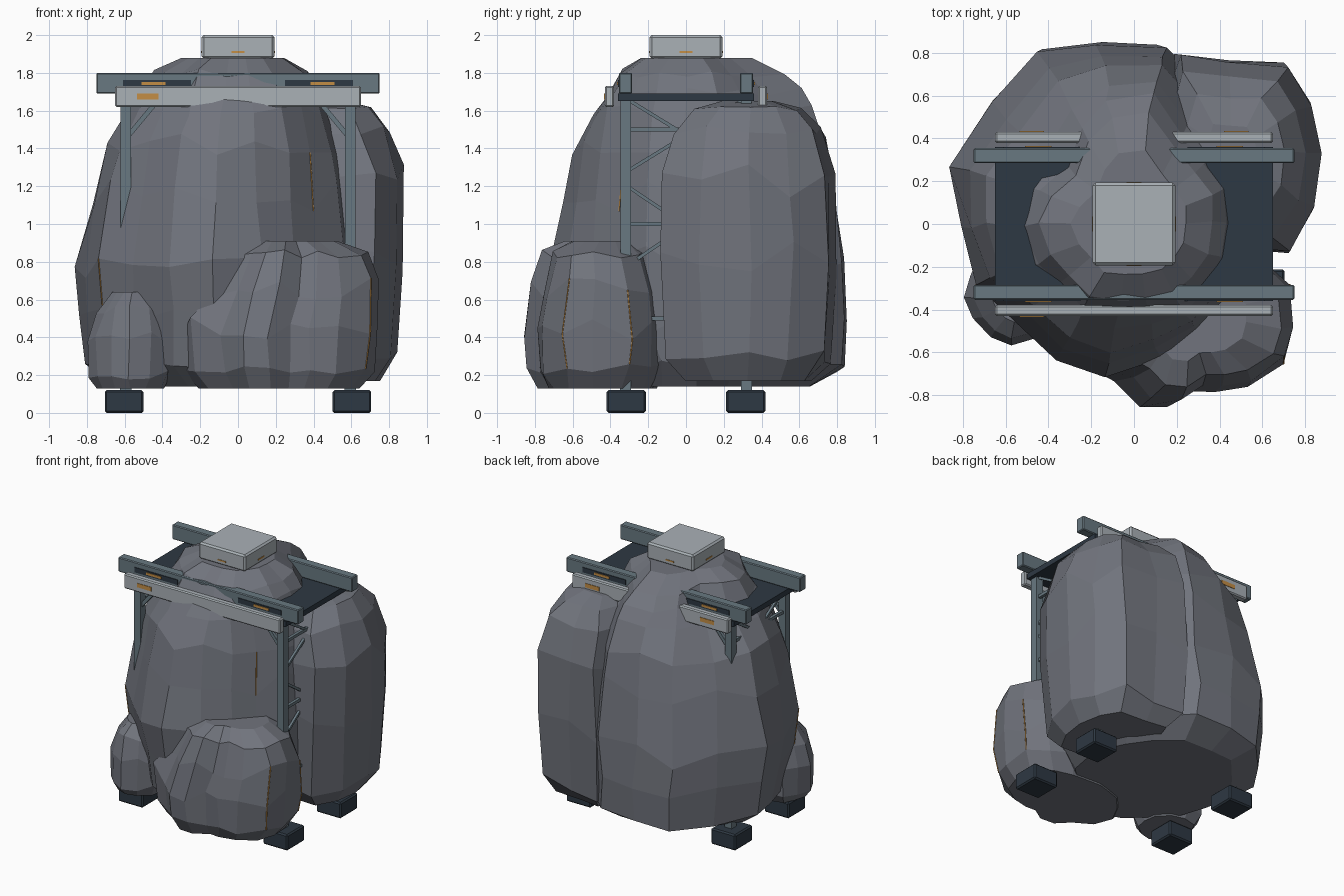
import bpy, bmesh, math, random
from mathutils import Vector

if "Cube" in bpy.data.objects:
    bpy.data.objects.remove(bpy.data.objects["Cube"])

random.seed(5)


def material(name, rgb):
    m = bpy.data.materials.new(name)
    m.diffuse_color = (*rgb, 1)
    m.use_nodes = True
    m.node_tree.nodes["Principled BSDF"].inputs["Base Color"].default_value = m.diffuse_color
    return m


ROCK = material("rock", (0.165, 0.175, 0.205))
STEEL = material("steel", (0.14, 0.19, 0.22))
PALE = material("pale_metal", (0.40, 0.44, 0.47))
DARK = material("dark_metal", (0.027, 0.04, 0.056))
ORANGE = material("orange", (0.55, 0.27, 0.06))


def finish(name, bm, mat):
    bmesh.ops.recalc_face_normals(bm, faces=bm.faces)
    me = bpy.data.meshes.new(name)
    bm.to_mesh(me)
    bm.free()
    me.materials.append(mat)
    ob = bpy.data.objects.new(name, me)
    bpy.context.collection.objects.link(ob)
    return ob


def box(name, x, y, z, mat, bevel=0.0):
    """Box given as (min, max) ranges."""
    bm = bmesh.new()
    bmesh.ops.create_cube(bm, size=1)
    for v in bm.verts:
        for i, r in enumerate((x, y, z)):
            v.co[i] = (r[0] + r[1]) / 2 + v.co[i] * abs(r[1] - r[0])
    ob = finish(name, bm, mat)
    if bevel:
        mod = ob.modifiers.new("bevel", "BEVEL")
        mod.width = bevel
        mod.segments = 1
    return ob


def bar(name, a, b, w, mat):
    """Square bar between two points."""
    a, b = Vector(a), Vector(b)
    bm = bmesh.new()
    bmesh.ops.create_cube(bm, size=1)
    for v in bm.verts:
        v.co = Vector((v.co.x * w, v.co.y * w, v.co.z * (b - a).length))
    ob = finish(name, bm, mat)
    ob.rotation_mode = "QUATERNION"
    ob.rotation_quaternion = (b - a).to_track_quat("Z", "Y")
    ob.location = (a + b) / 2
    return ob


def rock(name, centre, low, high, levels, crease=0.015):
    """Faceted boulder: rings blend from low outline to high outline.
    Each level is (z, scale, blend, x shift, y shift)."""
    n = len(low)
    bm = bmesh.new()
    rings = []
    turn = [random.uniform(-0.1, 0.1) for _ in range(n)]
    ridge = [1 + random.uniform(-crease, crease) for _ in range(n)]
    for k, (z, s, t, dx, dy) in enumerate(levels):
        ring = []
        inner = 0 < k < len(levels) - 1
        for i in range(n):
            r = (low[i] * (1 - t) + high[i] * t) * s * ridge[i] * random.uniform(0.985, 1.01)
            a = 2 * math.pi * (i + turn[i] + random.uniform(-0.08, 0.08)) / n
            gap = min(levels[k + 1][0] - z, z - levels[k - 1][0]) if inner else 0
            dz = random.uniform(-0.33, 0.33) * gap
            ring.append(bm.verts.new((centre[0] + dx + r * math.cos(a),
                                      centre[1] + dy + r * math.sin(a), z + dz)))
        rings.append(ring)
    points = [[v.co.copy() for v in ring] for ring in rings]
    for lo, hi in zip(rings, rings[1:]):
        for i in range(n):
            j = (i + 1) % n
            bm.faces.new((lo[i], lo[j], hi[j], hi[i]))
    bm.faces.new(rings[0])
    bm.faces.new(rings[-1])
    finish(name, bm, ROCK)
    return points


def vein(name, points, column, first, last):
    """Thin orange seam along one ridge of a rock."""
    cu = bpy.data.curves.new(name, "CURVE")
    cu.dimensions = "3D"
    cu.bevel_depth = 0.004
    cu.bevel_resolution = 0
    sp = cu.splines.new("POLY")
    sp.points.add(last - first)
    for p, k in zip(sp.points, range(first, last + 1)):
        p.co = (*points[k][column], 1)
    cu.materials.append(ORANGE)
    bpy.context.collection.objects.link(bpy.data.objects.new(name, cu))


# Rocks
main = rock("main_rock", (0, 0),
            [.62, .62, .65, .74, .84, .87, .93, .89, .93, .81, .80, .72, .72, .73, .64, .58, .56, .60],
            [.43, .45, .43, .48, .61, .60, .51, .42, .48, .52, .49, .45, .46, .42, .42, .43, .43, .43],
            [(.14, .74, 0, 0, .04), (.25, .92, 0, 0, .06), (.48, .97, 0, 0, .03), (.8, 1, 0, 0, 0),
             (1.15, 1, .22, 0, 0), (1.42, 1, .42, 0, 0), (1.6, 1, .75, 0, 0), (1.7, 1, 1, 0, 0),
             (1.8, .86, 1, 0, 0), (1.88, .57, 1, 0, 0)])
side_out = [.42, .44, .50, .44, .54, .40, .35, .35, .42, .45, .54, .47]
side = rock("side_rock", (.45, .33), side_out, side_out,
            [(.17, .72, 0, 0, 0), (.3, .93, 0, 0, 0), (.78, 1, 0, 0, 0), (1.23, .98, 0, .01, 0),
             (1.5, .83, 0, 0, 0), (1.61, .6, 0, 0, 0), (1.65, .3, 0, 0, 0)])
front_out = [.53, .54, .49, .42, .38, .38, .40, .44, .49, .53, .50, .40, .42, .39, .31, .35, .42, .51]
front = rock("front_rock", (.22, -.48), front_out, front_out,
             [(.13, .8, 0, 0, 0), (.23, .96, 0, 0, 0), (.45, 1, 0, 0, 0), (.66, .9, 0, .05, 0),
              (.84, .74, 0, .08, 0), (.91, .47, 0, .06, .02)])
small_out = [.23, .24, .25, .25, .25, .23, .23, .21, .20, .23, .22, .24]
rock("small_rock", (-.575, -.35), small_out, small_out,
     [(.13, .8, 0, 0, 0), (.2, .98, 0, 0, 0), (.4, 1, 0, 0, 0), (.55, .84, 0, .01, 0),
      (.64, .5, 0, .02, 0)], .05)

# Orange seams
vein("seam_left", main, 10, 2, 3)
vein("seam_centre", main, 16, 4, 5)
vein("seam_front_a", front, 17, 1, 3)
vein("seam_front_b", front, 1, 1, 3)

# Deck and top cap
box("deck", (-.65, .65), (-.36, .36), (1.65, 1.69), DARK)
box("cap_base", (-.16, .16), (-.16, .16), (1.84, 1.9), DARK)
box("cap", (-.193, .193), (-.193, .193), (1.875, 2.0), PALE, .012)
for s in (-1, 1):
    box("cap_light", (-.035, .035), (s * .19, s * .196), (1.905, 1.915), ORANGE)
    box("cap_light", (s * .19, s * .196), (-.035, .035), (1.905, 1.915), ORANGE)

for sy in (-1, 1):
    # Beams and outer rails
    y = sy * .32
    box("beam", (-.75, .75), (y - .035, y + .035), (1.69, 1.8), STEEL, .006)
    box("rail", (-.65, .65), (sy * .38, sy * .43), (1.62, 1.73), PALE, .008)
    for sx in (-1, 1):
        x = sx * .595
        # Beam inserts and rail plates
        box("beam_insert", (sx * .25, sx * .61), (sy * .35, sy * .36), (1.725, 1.762), DARK)
        box("insert_light", (sx * .385, sx * .51), (sy * .355, sy * .365), (1.735, 1.752), ORANGE)
        if sx < 0 or sy > 0:
            box("rail_plate", (sx * .42, sx * .535), (sy * .428, sy * .434), (1.66, 1.69), ORANGE)
        # Posts, ankles and feet
        box("post", (x - .028, x + .028), (y - .028, y + .028), (.17, 1.7), STEEL)
        box("ankle", (x - .03, x + .03), (y - .03, y + .03), (.1, .19), STEEL)
        box("foot", (sx * .5, sx * .705), (sy * .213, sy * .42), (0, .12), DARK, .01)
        # Corner brace
        bar("corner_brace", (x, y, 1.45), (sx * .42, y, 1.66), .025, STEEL)

# Side lattices
for sx in (-1, 1):
    x = sx * .595
    for z in (.5, 1.0, 1.5):
        bar("lattice_rung", (x, -.31, z), (x, .31, z), .022, STEEL)
    for z0, z1 in ((.78, 1.2), (1.28, 1.66)):
        bar("lattice_diagonal", (x, -.31, z0), (x, .31, z1), .018, STEEL)
        bar("lattice_diagonal", (x, -.31, z1), (x, .31, z0), .018, STEEL)
